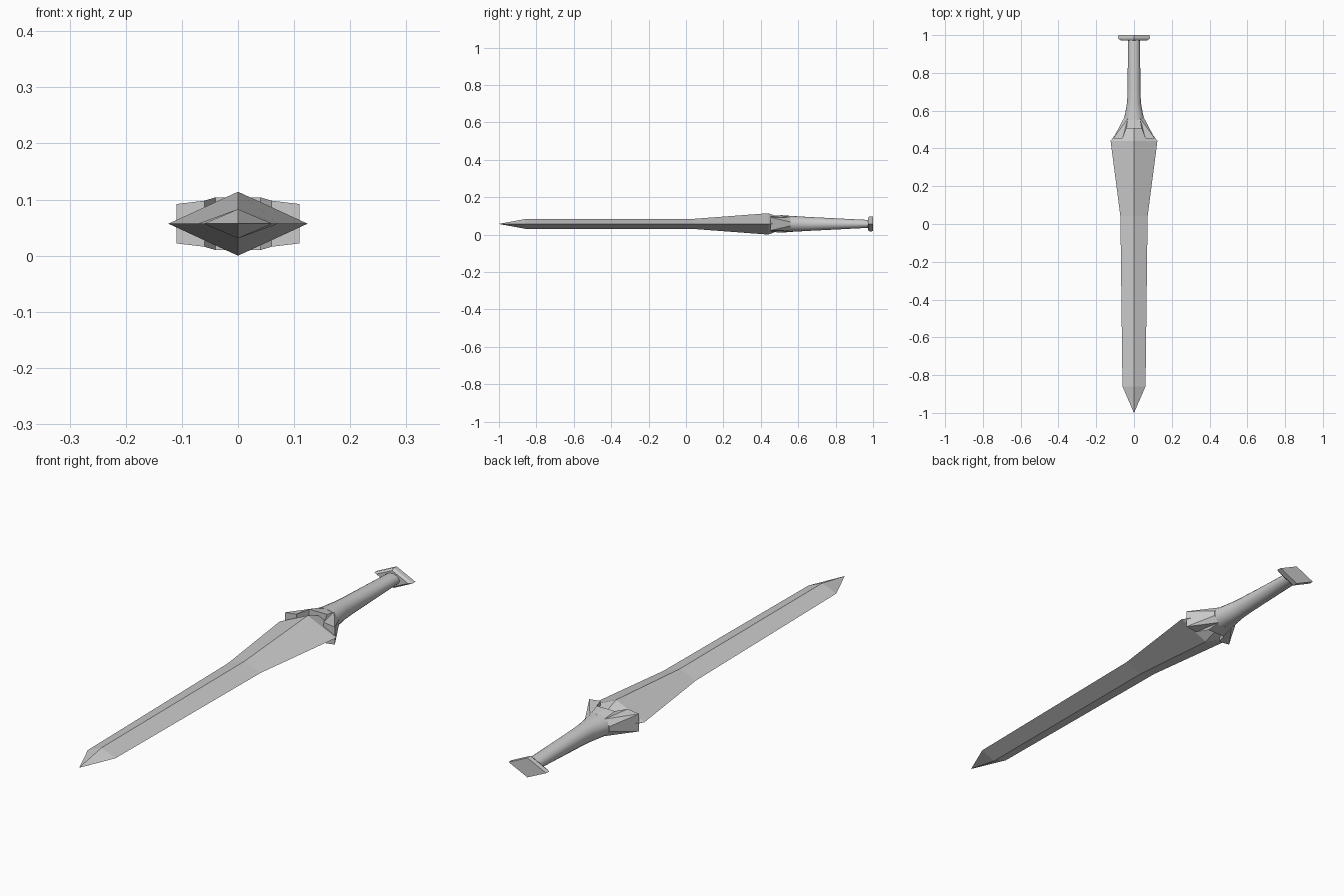
import bpy, bmesh, math

if "Cube" in bpy.data.objects:
    bpy.data.objects.remove(bpy.data.objects["Cube"])

ZC = 0.057  # height of the sword's axis

steel = bpy.data.materials.new("plain_grey")
steel.use_nodes = True
GREY = (0.6, 0.6, 0.6, 1)
steel.diffuse_color = GREY
steel.node_tree.nodes["Principled BSDF"].inputs["Base Color"].default_value = GREY


def finish(name, bm):
    """Weld, fix normals and turn a bmesh into a named object."""
    bmesh.ops.remove_doubles(bm, verts=bm.verts, dist=1e-5)
    bmesh.ops.recalc_face_normals(bm, faces=bm.faces)
    mesh = bpy.data.meshes.new(name)
    bm.to_mesh(mesh)
    bm.free()
    mesh.materials.append(steel)
    obj = bpy.data.objects.new(name, mesh)
    bpy.context.collection.objects.link(obj)
    return obj


def loft(name, stations, sides):
    """Skin elliptical rings (y, half width, half height) along the axis; 4 sides make a diamond."""
    bm = bmesh.new()
    rings = []
    for y, w, h in stations:
        angles = [math.tau * i / sides for i in range(sides)]
        rings.append([bm.verts.new((w * math.cos(a), y, ZC + h * math.sin(a))) for a in angles])
    for a, b in zip(rings, rings[1:]):
        for i in range(sides):
            j = (i + 1) % sides
            bm.faces.new((a[i], a[j], b[j], b[i]))
    bm.faces.new(rings[0])
    bm.faces.new(rings[-1])
    return finish(name, bm)


# Blade: diamond section, flaring towards the guard
loft("blade", [(-1.0, 0.0004, 0.0004), (-0.86, 0.061, 0.026), (0.04, 0.072, 0.027),
               (0.44, 0.124, 0.057), (0.54, 0.05, 0.02)], 4)

# Grip: smooth oval tube, flared where it meets the guard
grip = loft("grip", [(0.55, 0.055, 0.043), (0.59, 0.046, 0.041), (0.64, 0.037, 0.038),
                     (0.70, 0.034, 0.035), (0.978, 0.032, 0.021)], 20)
bpy.ops.object.select_all(action='DESELECT')
grip.select_set(True)
bpy.context.view_layer.objects.active = grip
bpy.ops.object.shade_smooth_by_angle(angle=math.radians(40))

# Pommel: diamond plate with a bevelled front
loft("pommel", [(0.972, 0.070, 0.033), (0.982, 0.084, 0.040), (1.0, 0.083, 0.039)], 4)

# Guard: plan points (x, y, half height), notched at the front around the blade
outline = [(0, 0.505, 0.047), (0.04, 0.505, 0.047), (0.06, 0.453, 0.041), (0.11, 0.453, 0.035),
           (0.054, 0.56, 0.010), (0.032, 0.56, 0.034), (0, 0.56, 0.043)]
caps = [(0, 1, 5, 6), (1, 2, 5), (2, 3, 5), (3, 4, 5)]
bm = bmesh.new()
for side in (1, -1):
    top, low = [[bm.verts.new((side * x, y, ZC + s * h)) for x, y, h in outline] for s in (1, -1)]
    for ring in (top, low):
        for cap in caps:
            bm.faces.new([ring[i] for i in cap])
    for i in range(len(outline) - 1):
        bm.faces.new((top[i], top[i + 1], low[i + 1], low[i]))
finish("guard", bm)
